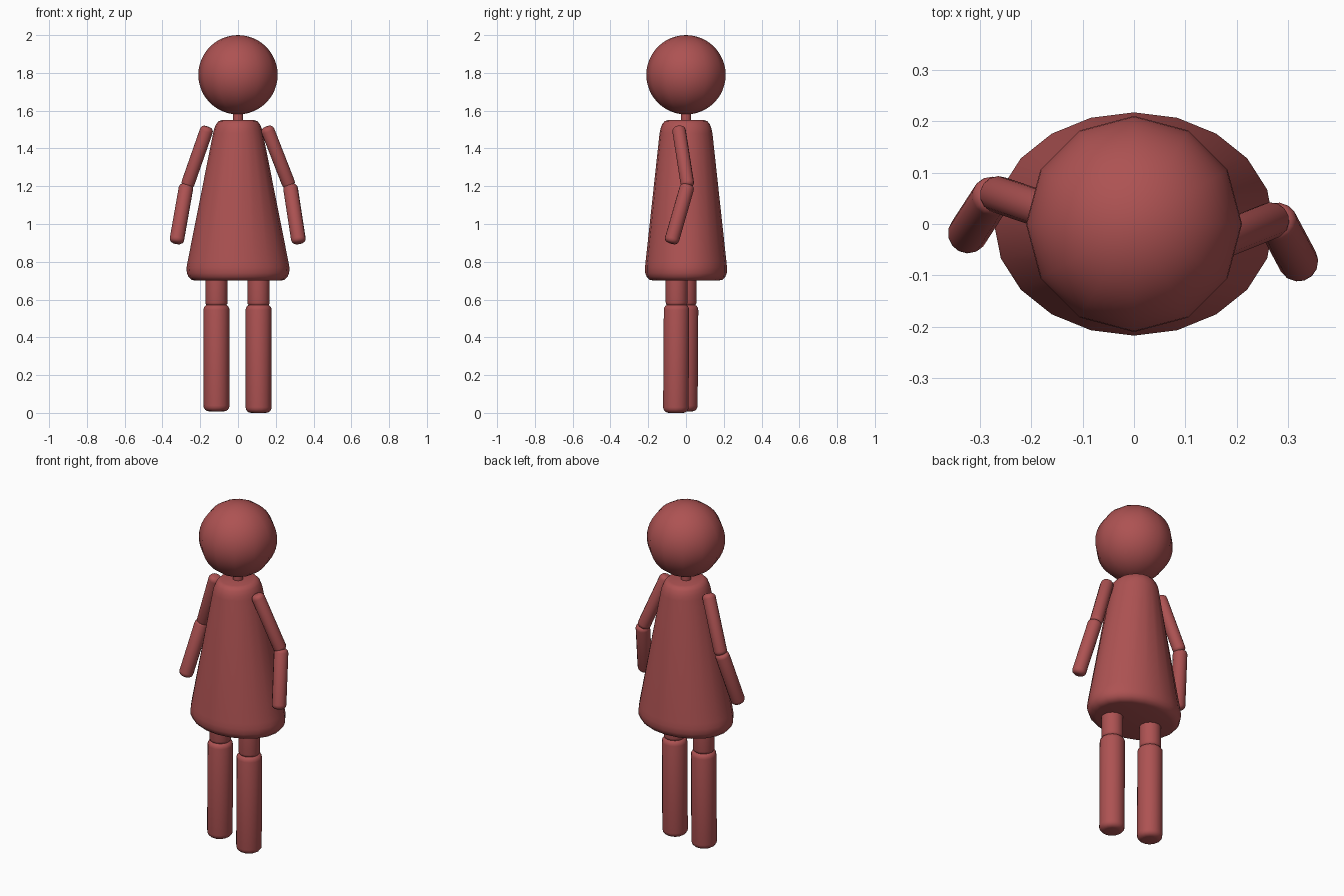
import bpy, bmesh, math
from mathutils import Vector

if "Cube" in bpy.data.objects:
    bpy.data.objects.remove(bpy.data.objects["Cube"])

red = bpy.data.materials.new("brick red")
red.diffuse_color = (0.42, 0.085, 0.085, 1)
red.use_nodes = True
red.node_tree.nodes["Principled BSDF"].inputs["Base Color"].default_value = red.diffuse_color


def finish(name, bm):
    """Turn a bmesh into a smooth-shaded red object."""
    bmesh.ops.recalc_face_normals(bm, faces=bm.faces)
    mesh = bpy.data.meshes.new(name)
    bm.to_mesh(mesh)
    bm.free()
    mesh.materials.append(red)
    obj = bpy.data.objects.new(name, mesh)
    bpy.context.collection.objects.link(obj)
    bpy.ops.object.select_all(action='DESELECT')
    obj.select_set(True)
    bpy.context.view_layer.objects.active = obj
    bpy.ops.object.shade_smooth_by_angle(angle=math.radians(50))
    return obj


def loft(name, rings, sides):
    """Skin a stack of (z, x radius, y radius) ellipses, capped at both ends."""
    bm = bmesh.new()
    loops = []
    for z, rx, ry in rings:
        angles = [2 * math.pi * i / sides for i in range(sides)]
        loops.append([bm.verts.new((rx * math.cos(a), ry * math.sin(a), z)) for a in angles])
    for low, high in zip(loops, loops[1:]):
        for i in range(sides):
            j = (i + 1) % sides
            bm.faces.new((low[i], low[j], high[j], high[i]))
    bm.faces.new(loops[0][::-1])
    bm.faces.new(loops[-1])
    return finish(name, bm)


def limb(name, start, end, radius, rounding, sides=14):
    """Cylinder with rounded rims running from start to end."""
    start, end = Vector(start), Vector(end)
    axis = end - start
    steps = [math.radians(a) for a in (0, 22.5, 45, 67.5, 90)]
    cap = [(rounding * (1 - math.cos(a)), radius - rounding * (1 - math.sin(a))) for a in steps]
    rings = [(z, r, r) for z, r in cap] + [(axis.length - z, r, r) for z, r in reversed(cap)]
    obj = loft(name, rings, sides)
    obj.rotation_mode = 'QUATERNION'
    obj.rotation_quaternion = Vector((0, 0, 1)).rotation_difference(axis)
    obj.location = start


# Head
bm = bmesh.new()
bmesh.ops.create_uvsphere(bm, u_segments=12, v_segments=24, radius=0.21)
finish("head", bm).location = (0, 0, 1.79)

# Neck
limb("neck", (0, 0, 1.50), (0, 0, 1.62), 0.027, 0.003)

# Dress: wide oval hem narrowing to round shoulders
loft("dress", [
    (0.70, 0.225, 0.172), (0.705, 0.247, 0.193), (0.72, 0.262, 0.208),
    (0.74, 0.271, 0.216), (0.77, 0.272, 0.217), (0.80, 0.267, 0.214),
    (1.48, 0.132, 0.140), (1.505, 0.126, 0.135), (1.53, 0.115, 0.125),
    (1.545, 0.102, 0.112), (1.55, 0.085, 0.095)], 20)

# Arms: shoulder, elbow and hand points
for side, shoulder, elbow, hand in (
        ("right", (0.150, -0.040, 1.515), (0.275, 0.010, 1.195), (0.323, -0.080, 0.898)),
        ("left", (-0.160, 0.022, 1.515), (-0.272, 0.060, 1.195), (-0.327, -0.025, 0.898))):
    limb(side + "_upper_arm", shoulder, elbow, 0.036, 0.024)
    limb(side + "_forearm", Vector(elbow) + Vector((0, 0, 0.015)), hand, 0.039, 0.024)

# Legs: thigh tucked under the dress, thicker shin below
for side, x, y, foot_z in (("right", 0.109, -0.050, 0.0), ("left", -0.114, -0.002, 0.008)):
    limb(side + "_thigh", (x, y, 0.565), (x, y, 0.85), 0.059, 0.02)
    limb(side + "_shin", (x, y - 0.004, foot_z), (x, y, 0.575), 0.069, 0.03)
